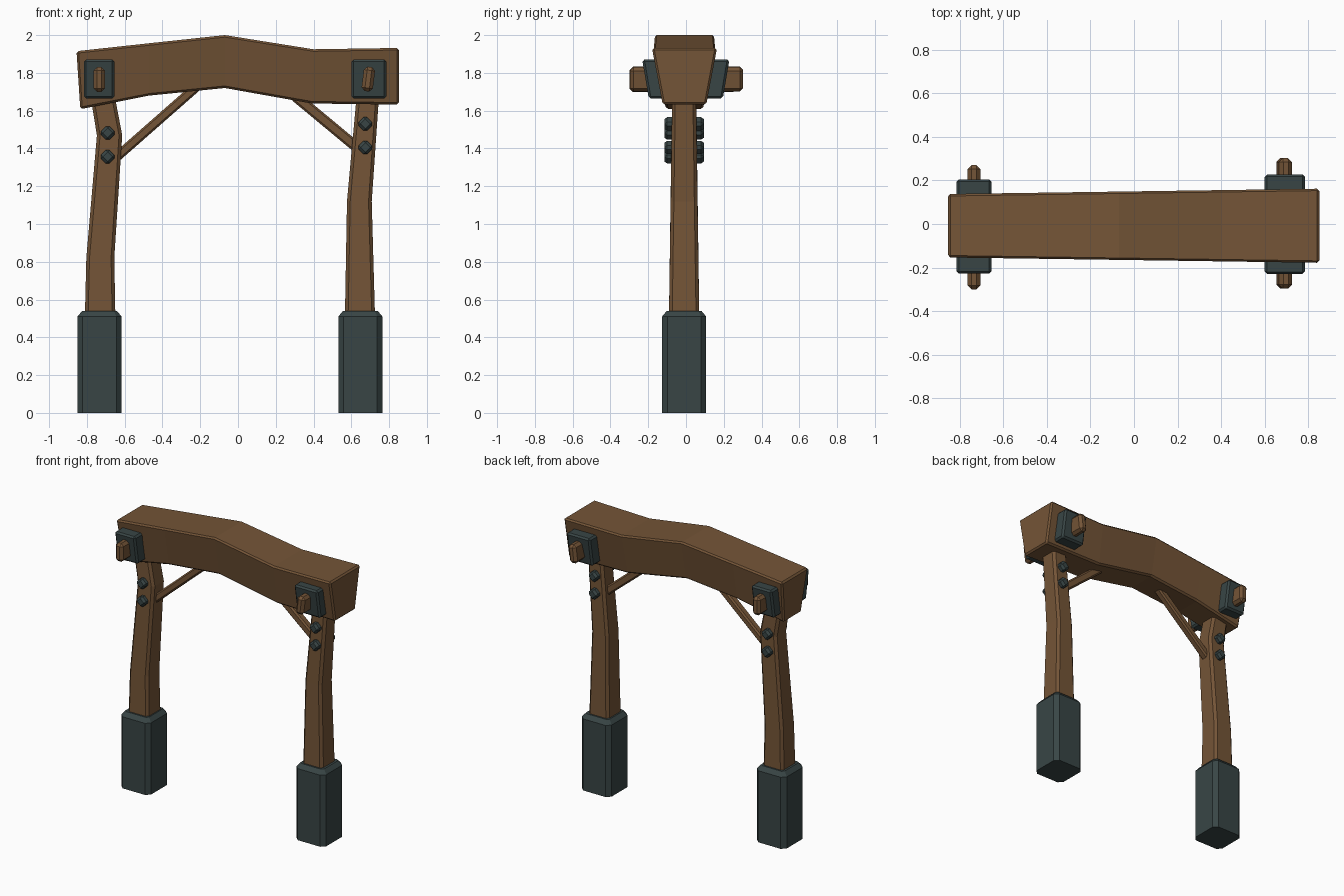
import bpy, math
from mathutils import Vector, Matrix

if "Cube" in bpy.data.objects:
    bpy.data.objects.remove(bpy.data.objects["Cube"])


def material(name, rgb):
    m = bpy.data.materials.new(name)
    m.diffuse_color = (*rgb, 1)
    m.use_nodes = True
    m.node_tree.nodes["Principled BSDF"].inputs["Base Color"].default_value = m.diffuse_color
    return m


WOOD = material("brown wood", (0.175, 0.09, 0.038))
IRON = material("dark iron", (0.040, 0.060, 0.060))
YC = -0.01  # depth centre of the frame


def loft(name, rings, mat, bevel=0.0):
    """Skin a list of equal-length rings and cap both ends."""
    n = len(rings[0])
    faces = [tuple(range(n))[::-1], tuple(range(n * (len(rings) - 1), n * len(rings)))]
    for r in range(len(rings) - 1):
        for i in range(n):
            j = (i + 1) % n
            faces.append((r * n + i, r * n + j, (r + 1) * n + j, (r + 1) * n + i))
    me = bpy.data.meshes.new(name)
    me.from_pydata([p for ring in rings for p in ring], [], faces)
    me.materials.append(mat)
    ob = bpy.data.objects.new(name, me)
    bpy.context.collection.objects.link(ob)
    if bevel:
        b = ob.modifiers.new("chamfer", "BEVEL")
        b.width, b.segments, b.limit_method = bevel, 1, "ANGLE"
        b.angle_limit = math.radians(35)
    return ob


def ring(x0, x1, y0, y1, z, c):
    """Horizontal rectangle with cut corners."""
    return [(x0 + c, y0, z), (x1 - c, y0, z), (x1, y0 + c, z), (x1, y1 - c, z),
            (x1 - c, y1, z), (x0 + c, y1, z), (x0, y1 - c, z), (x0, y0 + c, z)]


def block(name, centre, size, mat, bevel, tilt=0.0):
    """Chamfered box turned about the depth axis."""
    sx, sy, sz = (s / 2 for s in size)
    rot = Matrix.Rotation(tilt, 3, "Y")
    rings = [[rot @ Vector((a * sx, b * sy, h * sz)) + Vector(centre)
              for a, b in ((-1, -1), (1, -1), (1, 1), (-1, 1))] for h in (-1, 1)]
    return loft(name, rings, mat, bevel)


# Bent crossbeam: top x, top z, bottom x, bottom z
rings = []
for xt, zt, xb, zb in ((-0.855, 1.915, -0.835, 1.608), (-0.47, 1.957, -0.47, 1.68),
                       (-0.07, 2.0, -0.07, 1.72), (0.40, 1.925, 0.39, 1.638),
                       (0.852, 1.932, 0.852, 1.632)):
    w = 0.16 + 0.0145 * xt
    b = w * 0.67
    rings.append([(xb, YC + 0.002 - b, zb), (xt, YC + 0.002 - w, zt),
                  (xt, YC + 0.002 + w, zt), (xb, YC + 0.002 + b, zb)])
loft("crossbeam", rings, WOOD, 0.011)

# Bent posts: z, left x, right x, half depth
posts = {
    "left": ((0.45, -0.812, -0.648, 0.081), (0.82, -0.803, -0.655, 0.076),
             (1.47, -0.747, -0.613, 0.067), (1.70, -0.785, -0.657, 0.063)),
    "right": ((0.45, 0.565, 0.727, 0.081), (1.12, 0.577, 0.708, 0.071),
              (1.70, 0.63, 0.748, 0.063)),
}
for side, secs in posts.items():
    loft(side + "_post", [ring(a, b, YC - d, YC + d, z, 0.017) for z, a, b, d in secs], WOOD)

# Iron feet with a chamfered top
for side, x in (("left", -0.733), ("right", 0.648)):
    loft(side + "_foot", [ring(x - h, x + h, YC - h, YC + h, z, 0.028 + (h - 0.117) * 0.5)
                          for z, h in ((0, 0.117), (0.51, 0.117), (0.54, 0.092))], IRON)

# Clamp plates that follow the sloping beam sides
for side, x, w, y0, y1 in (("left", -0.735, 0.081, -0.23, 0.207),
                           ("right", 0.693, 0.093, -0.232, 0.23)):
    rings = [[(x - w, y0 + s, z), (x + w, y0 + s, z), (x + w, y1 - s, z), (x - w, y1 - s, z)]
             for z, s in ((1.664, 0.035), (1.871, 0.0))]
    loft(side + "_clamp_plate", rings, IRON, 0.012)

# Wooden pegs through the plates
block("left_peg", (-0.735, -0.015, 1.765), (0.06, 0.57, 0.13), WOOD, 0.018)
block("right_peg", (0.69, 0.003, 1.767), (0.06, 0.60, 0.13), WOOD, 0.018, math.radians(7))

# Diamond bolts through the posts
for side, x, heights in (("left", -0.69, (1.482, 1.356)), ("right", 0.674, (1.53, 1.405))):
    for i, z in enumerate(heights):
        block(f"{side}_bolt_{i + 1}", (x, YC, z), (0.064, 0.208, 0.064), IRON, 0.014,
              math.radians(45))

# Diagonal braces
for side, a, b, w in (("left", (-0.65, 1.348), (-0.215, 1.73), 0.05),
                      ("right", (0.635, 1.401), (0.30, 1.679), 0.056)):
    dx, dz = b[0] - a[0], b[1] - a[1]
    block(side + "_brace", ((a[0] + b[0]) / 2, YC, (a[1] + b[1]) / 2),
          (w, 0.055, math.hypot(dx, dz)), WOOD, 0.01, math.atan2(dx, dz))

# Make all normals face outward
import bmesh
for ob in bpy.context.collection.objects:
    bm = bmesh.new()
    bm.from_mesh(ob.data)
    bmesh.ops.recalc_face_normals(bm, faces=bm.faces)
    bm.to_mesh(ob.data)
    bm.free()
